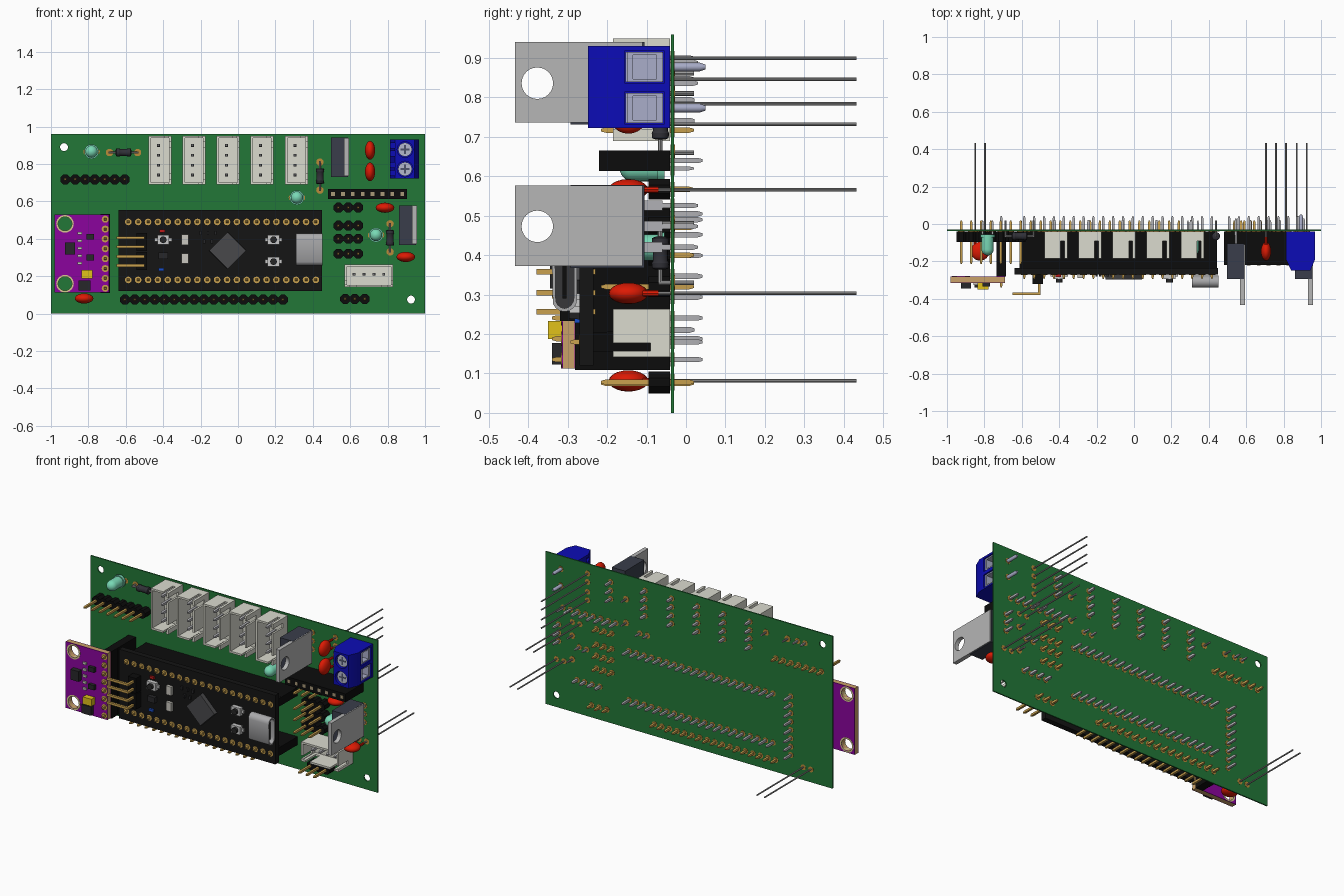
import bpy, bmesh
from math import sin, cos, pi
from mathutils import Matrix, Vector

if "Cube" in bpy.data.objects:
    bpy.data.objects.remove(bpy.data.objects["Cube"])

P = 0.0528                      # header pitch
GOLD, STEEL, BLACK = "C8A050", "B0B0B4", "141414"
parts = []

def material(hexa):
    m = bpy.data.materials.get("colour_" + hexa)
    if not m:
        m = bpy.data.materials.new("colour_" + hexa)
        m.diffuse_color = [(int(hexa[i:i+2], 16) / 255) ** 2.2 for i in (0, 2, 4)] + [1]
        m.use_nodes = True
        m.node_tree.nodes["Principled BSDF"].inputs["Base Color"].default_value = m.diffuse_color
    return m

class Part:
    """Collects boxes and turned shapes into one named object."""
    def __init__(s, name, hexa, M=Matrix()):
        s.name, s.hexa, s.M, s.bm = name, hexa, M, bmesh.new()
        parts.append(s)
    def box(s, x0, x1, y0, y1, z0, z1):
        T = Matrix.Translation(((x0+x1)/2, (y0+y1)/2, (z0+z1)/2))
        bmesh.ops.create_cube(s.bm, size=1, matrix=s.M @ T @ Matrix.Diagonal((x1-x0, y1-y0, z1-z0, 1)))
    def block(s, x, z, w, h, y0, y1):
        s.box(x-w/2, x+w/2, y0, y1, z-h/2, z+h/2)
    def lathe(s, c, axis, prof, n=16, ph=0, su=1, sv=1):
        a = "xyz".index(axis)
        u, v = [i for i in range(3) if i != a]
        rings = []
        for t, r in prof:
            ring = []
            for k in range(n):
                p = Vector(c); w = 2*pi*k/n + ph
                p[a] += t; p[u] += r*su*cos(w); p[v] += r*sv*sin(w)
                ring.append(s.bm.verts.new(s.M @ p))
            rings.append(ring)
        for A, B in zip(rings, rings[1:]):
            for k in range(n):
                s.bm.faces.new((A[k], A[k-1], B[k-1], B[k]))
        s.bm.faces.new(rings[0]); s.bm.faces.new(rings[-1])
    def rod(s, x, z, r, y0, y1, n=16, ph=0):
        s.lathe((x, 0, z), 'y', [(y0, r), (y1, r)], n, ph)
    def pin(s, x, z, y0, y1, r=0.0095):
        s.lathe((x, 0, z), 'y', [(y0, r*.5), (y0+.012, r), (y1-.012, r), (y1, r*.5)], 4, pi/4)
    def build(s):
        bmesh.ops.recalc_face_normals(s.bm, faces=s.bm.faces)
        me = bpy.data.meshes.new(s.name); s.bm.to_mesh(me); s.bm.free()
        s.ob = bpy.data.objects.new(s.name, me)
        me.materials.append(material(s.hexa))
        bpy.context.collection.objects.link(s.ob)

FRONT = Matrix.Rotation(pi/2, 4, 'X')                               # outline in x, z
SIDE = Matrix(((0, 0, 1), (1, 0, 0), (0, 1, 0))).to_4x4()           # outline in y, z
TOP = Matrix()                                                      # outline in x, y
def rect(x0, x1, z0, z1): return [(x0, z0), (x1, z0), (x1, z1), (x0, z1)]
def ring(x, z, r, n=24): return [(x + r*cos(2*pi*k/n), z + r*sin(2*pi*k/n)) for k in range(n)]

def plate(name, hexa, loops, M, lo, hi):
    """Flat sheet with holes, made from a filled curve; lo..hi along its normal."""
    cu = bpy.data.curves.new(name, 'CURVE')
    cu.dimensions, cu.fill_mode, cu.extrude = '2D', 'BOTH', (hi - lo) / 2
    for L in loops:
        sp = cu.splines.new('POLY'); sp.points.add(len(L) - 1); sp.use_cyclic_u = True
        for q, (a, b) in zip(sp.points, L): q.co = (a, b, 0, 1)
    ob = bpy.data.objects.new(name, cu); bpy.context.collection.objects.link(ob)
    bpy.ops.object.select_all(action='DESELECT')
    ob.select_set(True); bpy.context.view_layer.objects.active = ob
    bpy.ops.object.convert(target='MESH')
    ob = bpy.context.view_layer.objects.active
    n = M.to_3x3() @ Vector((0, 0, 1))
    ob.data.transform(Matrix.Translation(n * (lo + hi) / 2) @ M)
    ob.data.materials.clear(); ob.data.materials.append(material(hexa))
    return ob

# Main board
plate("circuit_board", "27773A", [rect(-1, 1, 0, .96), ring(-.93, .89, .021), ring(.925, .075, .021)], FRONT, .030, .038)
pads = Part("solder_pads", "B88A3C")
gold, steel = Part("gold_pins", GOLD), Part("steel_pins", STEEL)
def pad(x, z): pads.rod(x, z, .018, -.0392, -.0288, 12)

# Pin headers and sockets
headers, sockets, contacts = Part("pin_headers", BLACK), Part("socket_strips", BLACK), Part("socket_contacts", "A89878")
def row(cx, n): return [cx + (i - (n-1)/2) * P for i in range(n)]
for cx, z, n in [(-.182, .075, 17), (-.765, .717, 7), (.59, .567, 3), (.59, .47, 3),
                 (.59, .40, 3), (.59, .32, 3), (.625, .078, 3)]:
    for x in row(cx, n):
        headers.rod(x, z, P/2/cos(pi/8), -.095, -.04, 8, pi/8)
        gold.pin(x, z, -.215, .02); pad(x, z)
sockets.block(.693, .64, 8*P, .052, -.22, -.04)
for x in row(.693, 8):
    contacts.block(x, .64, .02, .02, -.2212, -.21)
    steel.pin(x, .64, -.06, .042); pad(x, .64)
for z in (.18, .49):
    sockets.block(-.085, z, 20*P, .052, -.2, -.04)
    for x in row(-.085, 20): steel.pin(x, z, -.06, .042); pad(x, z)
sockets.block(-.71, .32, .052, 8*P, -.22, -.04)
for z in row(.32, 8): steel.pin(-.71, z, -.06, .042); pad(-.71, z)

# Controller module
plate("controller_board", "1B1B1B", [rect(-.64, .449, .12, .555)], FRONT, .235, .27)
rings = Part("controller_pads", GOLD)
for z in (.18, .49):
    headers.block(-.085, z, 20*P, .05, -.236, -.199)
    for x in row(-.085, 20):
        rings.rod(x, z, .018, -.2715, -.268, 12); gold.pin(x, z, -.293, -.2)
chip = Part("processor_chip", "4A4A4C")
chip.lathe((-.055, 0, .337), 'y', [(-.297, .098), (-.268, .1)], 4)
frames, knobs = Part("button_frames", "C4C4C6"), Part("button_knobs", "2A2A2A")
for x, z in [(-.40, .395), (.19, .395), (.19, .278)]:
    frames.block(x, z, .062, .05, -.295, -.268); frames.block(x, z, .092, .02, -.28, -.268)
    knobs.rod(x, z, .018, -.312, -.29)
crystals = Part("crystals", "C8C6BE")
crystals.block(-.283, .395, .037, .055, -.288, -.268); crystals.block(-.283, .294, .037, .055, -.288, -.268)
small = Part("small_chips", "2C2C2E")
small.block(-.40, .31, .05, .035, -.295, -.268)
for i in range(5): small.block(-.2 + .02*i, .43 - .045*(i % 2), .012, .022, -.282, -.268)
Part("red_indicator", "C02020").block(-.405, .442, .03, .015, -.283, -.268)
Part("blue_indicator", "2050C8").block(-.41, .235, .03, .015, -.283, -.268)
hw, r = .0865, .032
stad = [(-.308 + r*cos(a*pi/8), .343 + (hw - r)*(1 if a < 8.5 else -1) + r*sin(a*pi/8)) for a in
        list(range(0, 9)) + list(range(9, 17))]
inner = [(-.308 + (y + .308)*.75, .343 + (z - .343)*.9) for y, z in stad]
plate("usb_shell", "A8A8AA", [stad, inner], SIDE, .31, .452)
plate("usb_back", "3A3A3C", [inner], SIDE, .312, .33)
Part("usb_tongue", BLACK).box(.32, .44, -.313, -.303, .29, .396)
for z in (.406, .358, .305, .257):                       # right-angle debug pins
    gold.box(-.65, -.5, -.379, -.365, z-.007, z+.007)
    gold.box(-.514, -.5, -.379, -.23, z-.007, z+.007)
    headers.block(-.515, z, .055, .048, -.32, -.268)

# Purple sensor module
holes = [ring(-.925, .48, .037), ring(-.925, .16, .037)]
out = rect(-.98, -.69, .112, .53)
plate("sensor_core", "C8A068", [out] + holes, FRONT, .283, .312)
for nm, a in (("front", .312), ("back", .280)):
    plate("sensor_face_" + nm, "8A0C9C", [out] + holes, FRONT, a, a + .003)
for i, h in enumerate(holes):
    plate("sensor_hole_rim_%d" % i, "D8C890", [ring(-.925, (.48, .16)[i], .047), h], FRONT, .279, .3165)
headers.block(-.71, .32, .05, 8*P, -.281, -.219)
for z in row(.32, 8):
    gold.pin(-.71, z, -.34, -.22); rings.rod(-.71, z, .019, -.3165, -.279, 12)
small.block(-.898, .348, .055, .065, -.345, -.314); small.block(-.82, .15, .065, .055, -.34, -.314)
small.block(-.79, .41, .04, .03, -.335, -.314); small.block(-.79, .30, .04, .03, -.335, -.314)
Part("yellow_capacitor", "E0C020").block(-.807, .21, .06, .045, -.35, -.314)
for z in (.27, .31, .35, .39, .43): crystals.block(-.845, z, .024, .014, -.325, -.314)

# White four-pin connectors: local u = length, v = width, w = depth from board
shells = []
def connector(i, M):
    c = Part("white_connector_%d" % i, "DADACE", M)
    c.box(-.13, .13, -.061, .061, .04, .065)             # floor
    c.box(-.13, .13, -.061, -.049, .06, .185)            # solid side
    for s in (-1, 1):
        for v0, v1, top in ((-.061, .025, .185), (.025, .045, .09), (.045, .061, .185)):
            c.box(*sorted((s*.13, s*.118)), v0, v1, .06, top)
        c.box(*sorted((s*.12, s*.10)), .049, .061, .06, .185)
        c.box(*sorted((s*.07, s*.10)), .049, .061, .06, .085)
    c.box(-.07, .07, .049, .061, .06, .185)
    for u in row(0, 4):
        p = M @ Vector((u, -.008, 0))
        steel.pin(p.x, p.z, -.155, .022, .0105); pad(p.x, p.z)
for i, x in enumerate((-.417, -.235, -.053, .128, .313)):
    connector(i, Matrix(((0, 1, 0, x), (0, 0, -1, 0), (1, 0, 0, .82), (0, 0, 0, 1))))
connector(5, Matrix(((1, 0, 0, .70), (0, 0, -1, 0), (0, -1, 0, .2025), (0, 0, 0, 1))))

# Voltage regulators with drilled metal tabs
regs = Part("regulator_bodies", "3C404C")
for i, (x, z) in enumerate([(.545, .836), (.908, .473)]):
    regs.box(x-.048, x+.03, -.293, -.105, z-.105, z+.105)
    regs.box(x+.029, x+.043, -.293, -.105, z-.105, z+.105)
    plate("regulator_tab_%d" % i, "B4B4B4", [rect(-.434, -.11, z-.1, z+.104), ring(-.377, z, .04)], SIDE, x+.022, x+.048)
    for k in (-1, 0, 1):
        steel.box(x-.006, x+.006, -.11, -.06, z+k*P-.013, z+k*P+.013)
        steel.pin(x, z+k*P, -.07, .03); pad(x, z+k*P)

# Red disc capacitors with long untrimmed leads
caps, leads = Part("disc_capacitors", "DC200C"), Part("capacitor_leads", "9A9A9A")
for x, z, vert in [(.706, .873, 1), (.706, .758, 1), (.786, .566, 0), (.897, .303, 0), (-.823, .081, 0)]:
    prof = [(-.027*cos(k*pi/10), max(.05*sin(k*pi/10), .001)) for k in range(11)]
    caps.lathe((x, -.146, z), 'x' if vert else 'z', prof, 24)
    for s in (-1, 1):
        lx, lz = (x, z + s*P/2) if vert else (x + s*P/2, z)
        caps.rod(lx, lz, .008, -.13, -.07, 8)
        leads.rod(lx, lz, .0045, -.08, .432, 8); pad(lx, lz)

# Resistors / diodes
bodies = Part("resistor_bodies", "34343A")
prof = [(-.042, .012), (-.038, .021), (-.025, .022), (-.02, .019), (.02, .019), (.025, .022), (.038, .021), (.042, .012)]
for x, z, ax in [(-.612, .861, 'x'), (.438, .735, 'z'), (.813, .405, 'z')]:
    bodies.lathe((x, -.065, z), ax, prof)
    leads.lathe((x, -.065, z), ax, [(-.077, .006), (.077, .006)], 8)
    for s in (-.075, .075):
        lx, lz = (x + s, z) if ax == 'x' else (x, z + s)
        leads.rod(lx, lz, .006, -.07, .02, 8); pads.rod(lx, lz, .02, -.0395, -.0285, 12)

# Teal indicator lamps
lamps = Part("indicator_lamps", "78D8B4")
for x, z in [(-.783, .866), (.315, .62), (.738, .42)]:
    dome = [(-.135 - .033*sin(k*pi/12), max(.033*cos(k*pi/12), .001)) for k in range(6, -1, -1)]
    lamps.lathe((x, 0, z), 'y', dome + [(-.072, .033), (-.072, .039), (-.055, .039)], 20)
    for s in (-.5, .5): steel.pin(x + s*P, z, -.06, .02, .007); pad(x + s*P, z)

# Blue screw terminal
block = plate("screw_terminal", "1414B4", [[(.813, -.04), (.968, -.04), (.968, -.19), (.943, -.248), (.84, -.248), (.813, -.19)]], TOP, .722, .93)
cut = Part("terminal_cutter", "1414B4")
screws, slots, clamps = Part("terminal_screws", "B4B8CC"), Part("screw_slots", "50546A"), Part("wire_clamps", "A8ACC8")
for z in (.877, .773):
    cut.rod(.893, z, .042, -.3, -.205, 24)
    cut.box(.90, 1.0, -.156, -.055, z-.041, z+.041)
    for dz in (-.022, .022): cut.block(.825, z+dz, .028, .026, -.3, -.17)
    screws.rod(.893, z, .037, -.235, -.2, 24)
    slots.block(.893, z, .05, .009, -.2365, -.23); slots.block(.893, z, .009, .05, -.2365, -.23)
    clamps.box(.915, .962, -.15, -.135, z-.036, z+.036); clamps.box(.915, .962, -.075, -.058, z-.036, z+.036)
    clamps.box(.898, .917, -.153, -.058, z-.038, z+.038)
    for s in (-1, 1): clamps.box(.915, .962, -.15, -.06, z+s*.034-.004, z+s*.034+.004)
    clamps.lathe((.893, 0, z), 'y', [(-.05, .011), (.035, .011), (.05, .006)], 12); pad(.893, z)

for p in parts: p.build()

# Carve the terminal, then drop the cutter
mod = block.modifiers.new("carve", 'BOOLEAN'); mod.object = cut.ob; mod.solver = 'EXACT'
bm = bmesh.new(); bm.from_mesh(block.data)
bmesh.ops.remove_doubles(bm, verts=bm.verts, dist=1e-5)
bmesh.ops.recalc_face_normals(bm, faces=bm.faces); bm.to_mesh(block.data); bm.free()
bpy.context.view_layer.objects.active = block
bpy.ops.object.modifier_apply(modifier="carve")
bpy.data.objects.remove(cut.ob)

# Smooth round parts, keep edges sharp
bpy.ops.object.select_all(action='SELECT')
bpy.ops.object.shade_smooth_by_angle(angle=0.6)
